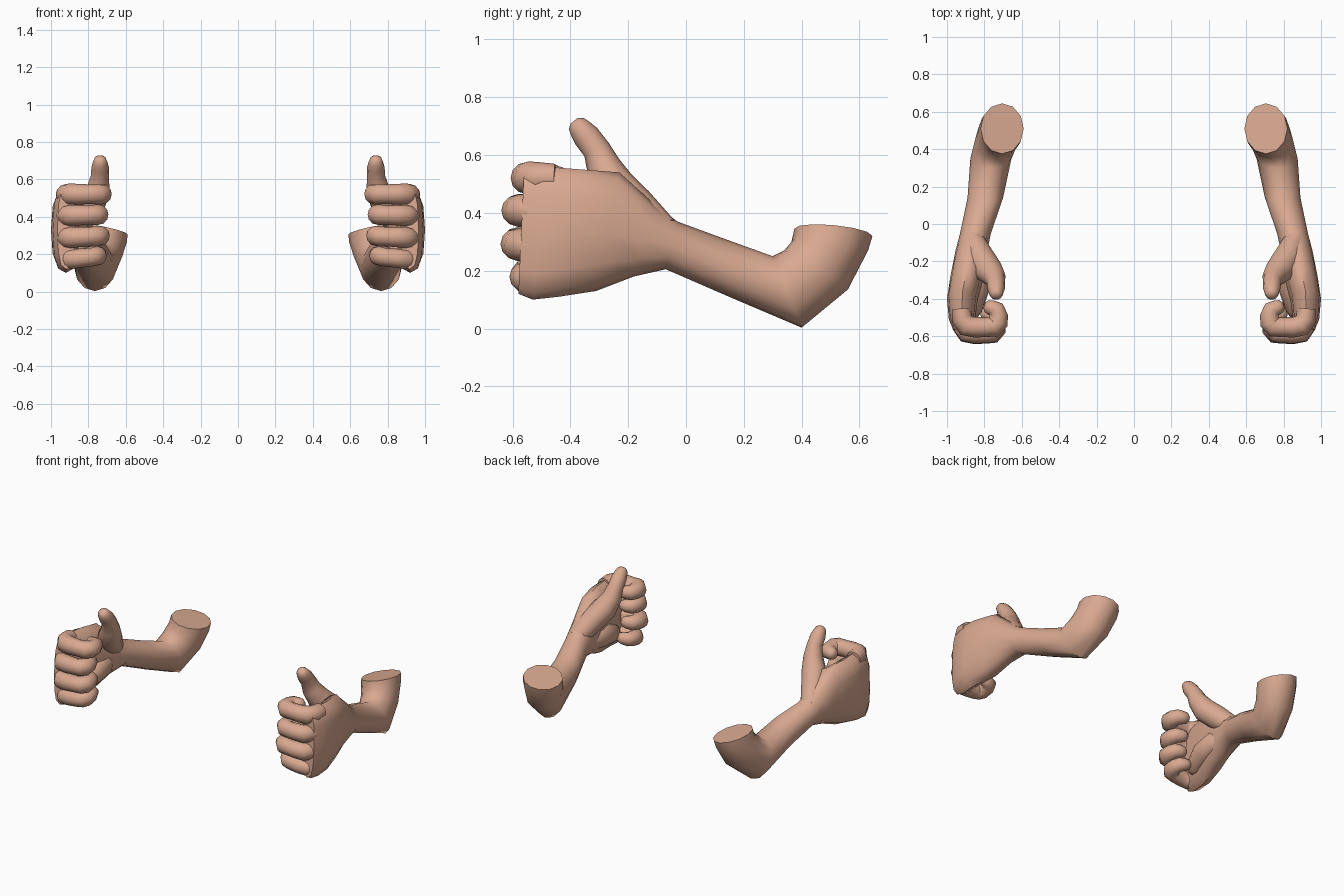
import bpy, bmesh, math
from mathutils import Vector

if "Cube" in bpy.data.objects:
    bpy.data.objects.remove(bpy.data.objects["Cube"])

skin = bpy.data.materials.new("skin")
skin.diffuse_color = (0.70, 0.40, 0.285, 1)
skin.use_nodes = True
skin.node_tree.nodes["Principled BSDF"].inputs["Base Color"].default_value = skin.diffuse_color
SIDES = 12


def loft(name, rings, angle):
    """Skin a list of rings, cap both ends and mirror to the other side."""
    bm = bmesh.new()
    loops = [[bm.verts.new(p) for p in r] for r in rings]
    for a, b in zip(loops, loops[1:]):
        for i in range(SIDES):
            j = (i + 1) % SIDES
            bm.faces.new((a[i], a[j], b[j], b[i]))
    bm.faces.new(loops[0])
    bm.faces.new(loops[-1])
    bmesh.ops.recalc_face_normals(bm, faces=bm.faces)
    me = bpy.data.meshes.new(name)
    bm.to_mesh(me)
    bm.free()
    me.materials.append(skin)
    ob = bpy.data.objects.new(name, me)
    bpy.context.collection.objects.link(ob)
    bpy.ops.object.select_all(action='DESELECT')
    ob.select_set(True)
    bpy.context.view_layer.objects.active = ob
    bpy.ops.object.shade_smooth_by_angle(angle=math.radians(angle))
    mod = ob.modifiers.new("mirror", 'MIRROR')
    mod.use_mirror_merge = False
    return ob


def section(top, bottom, x0, x1, power=1.0, tilt=0.0):
    """Oval ring between a top and a bottom (y, z) point, x0..x1 wide."""
    pts = []
    for i in range(SIDES):
        a = 2 * math.pi * i / SIDES
        c = math.copysign(abs(math.cos(a)) ** power, math.cos(a))
        s = math.copysign(abs(math.sin(a)) ** power, math.sin(a))
        dx = c * (x1 - x0) / 2
        f = (s + 1) / 2
        pts.append(((x0 + x1) / 2 + dx,
                    bottom[0] + (top[0] - bottom[0]) * f,
                    bottom[1] + (top[1] - bottom[1]) * f + dx * tilt))
    return pts


def tube(name, path, radii, ref):
    """Round tube along a path with a rounded tip."""
    path = [Vector(p) for p in path]
    end = (path[-1] - path[-2]).normalized()
    r = radii[-1]
    path += [path[-1] + end * r * 0.6, path[-1] + end * r * 0.9]
    radii = list(radii) + [r * 0.8, r * 0.4]
    rings = []
    for k, p in enumerate(path):
        t = (path[min(k + 1, len(path) - 1)] - path[max(k - 1, 0)]).normalized()
        u = (ref - t * ref.dot(t)).normalized()
        v = t.cross(u)
        rings.append([p + radii[k] * (u * math.cos(a) + v * math.sin(a))
                      for a in (2 * math.pi * i / SIDES for i in range(SIDES))])
    return loft(name, rings, 60)


# upper arm stub, elbow, forearm and palm in one skin
loft("arm_and_palm", [
    section((0.375, 0.345), (0.645, 0.32), 0.59, 0.82, 1, 0.22),
    section((0.365, 0.30), (0.63, 0.27), 0.595, 0.83, 1, 0.2),
    section((0.34, 0.27), (0.56, 0.135), 0.62, 0.85, 1, 0.15),
    section((0.30, 0.25), (0.40, 0.003), 0.655, 0.875),
    section((0.12, 0.315), (0.16, 0.105), 0.70, 0.89),
    section((-0.03, 0.37), (-0.07, 0.205), 0.765, 0.93),
    section((-0.11, 0.43), (-0.18, 0.18), 0.785, 0.955),
    section((-0.23, 0.54), (-0.31, 0.13), 0.80, 0.98, 0.9),
    section((-0.36, 0.55), (-0.44, 0.11), 0.835, 1.0, 0.8),
    section((-0.49, 0.56), (-0.53, 0.10), 0.85, 0.99, 0.75),
    section((-0.56, 0.55), (-0.58, 0.12), 0.87, 0.965, 0.75),
], 50)

# curled fingers: base height, tip height, front offset, inner x, radius
fingers = {
    "index_finger": (0.52, 0.522, -0.552, 0.725, 0.055),
    "middle_finger": (0.405, 0.415, -0.585, 0.742, 0.054),
    "ring_finger": (0.285, 0.305, -0.588, 0.735, 0.054),
    "little_finger": (0.165, 0.205, -0.560, 0.748, 0.051),
}
for name, (zb, zt, fy, ix, r) in fingers.items():
    shape = [(0.925, 0.10), (0.92, 0.045), (0.895, 0.008), (0.85, 0), (0.79, 0),
             (ix + 0.02, 0.003), (ix + 0.002, 0.025), (ix, 0.06),
             (ix + 0.012, 0.095), (ix + 0.04, 0.105)]
    path = [(x, fy + dy, zb + (zt - zb) * i / (len(shape) - 1))
            for i, (x, dy) in enumerate(shape)]
    tube(name, path, [r * 0.9, r, r * 1.05, r, r * 0.95, r, r, r * 0.92, r * 0.85, r * 0.75],
         Vector((0, 0, 1)))

# raised thumb with its fleshy base
tube("thumb",
     [(0.865, -0.08, 0.33), (0.82, -0.18, 0.42), (0.775, -0.25, 0.49),
      (0.745, -0.285, 0.56), (0.738, -0.31, 0.62), (0.737, -0.345, 0.665), (0.737, -0.365, 0.69)],
     [0.06, 0.075, 0.075, 0.06, 0.048, 0.047, 0.04], Vector((1, 0, 0)))

# fleshy heel of the palm below the thumb
tube("palm_heel",
     [(0.87, -0.15, 0.27), (0.845, -0.24, 0.28), (0.845, -0.34, 0.26), (0.87, -0.45, 0.22)],
     [0.05, 0.075, 0.075, 0.06], Vector((1, 0, 0)))
